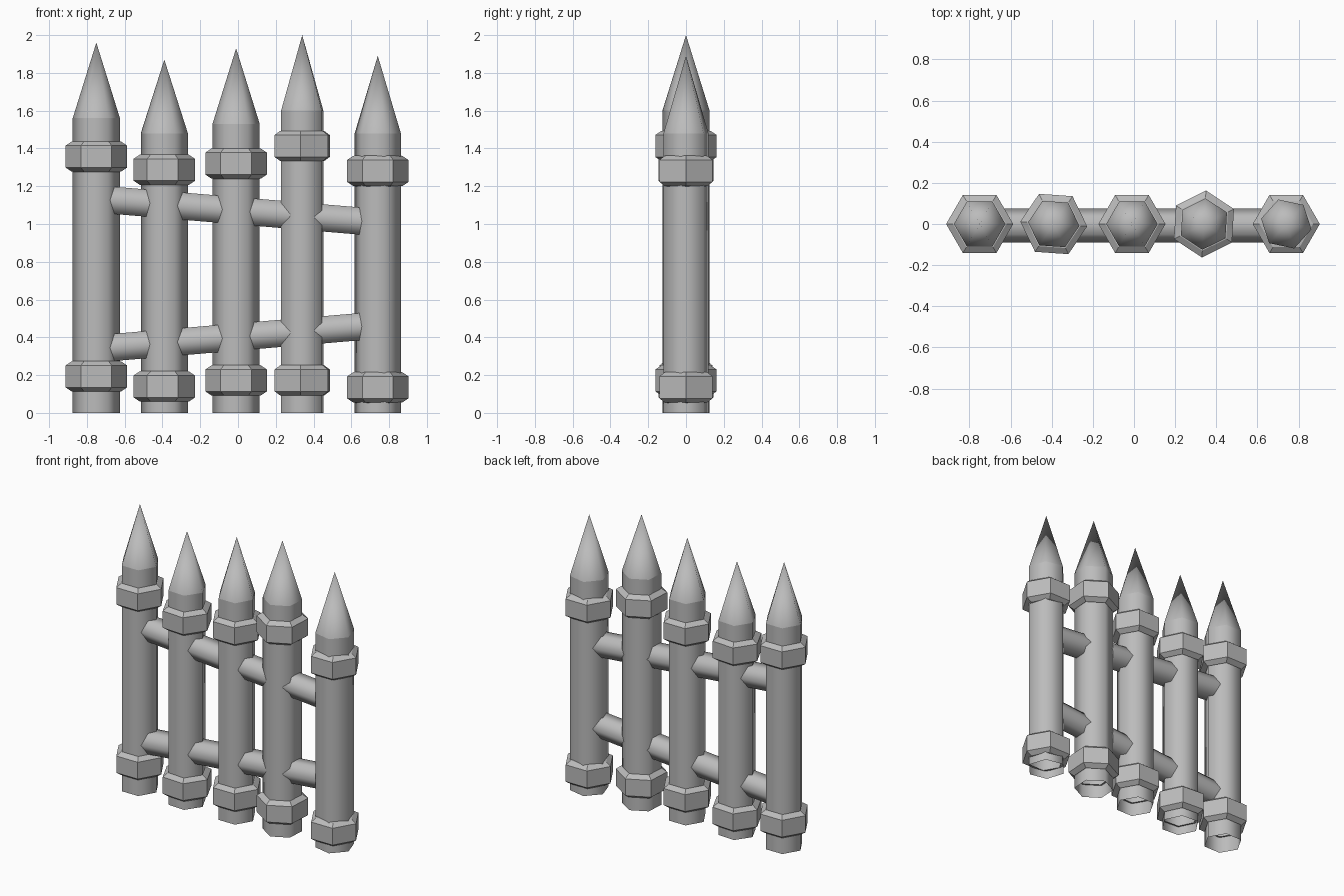
import bpy
import math
from math import cos, sin, radians, pi

cube = bpy.data.objects.get("Cube")
if cube:
    bpy.data.objects.remove(cube, do_unlink=True)

# Single stone-grey material
grey = bpy.data.materials.new("stone_grey")
grey.use_nodes = True
colour = (0.5, 0.5, 0.5, 1.0)
grey.diffuse_color = colour
grey.node_tree.nodes["Principled BSDF"].inputs["Base Color"].default_value = colour

SIDES = 6


def lathe(name, profile, turn, location, smooth):
    """Six-sided surface from (radius, height) rings; radius 0 makes a tip."""
    verts, faces, rings = [], [], []
    for r, z in profile:
        n = 1 if r == 0 else SIDES
        rings.append(range(len(verts), len(verts) + n))
        for i in range(n):
            a = radians(turn) + 2 * pi * i / SIDES
            verts.append((r * cos(a), r * sin(a), z))
    for low, high in zip(rings, rings[1:]):
        for i in range(SIDES):
            j = (i + 1) % SIDES
            if len(high) == 1:
                faces.append((low[i], low[j], high[0]))
            else:
                faces.append((low[i], low[j], high[j], high[i]))
    mesh = bpy.data.meshes.new(name)
    mesh.from_pydata(verts, [], faces)
    mesh.materials.append(grey)
    for p in mesh.polygons:
        p.use_smooth = smooth
    obj = bpy.data.objects.new(name, mesh)
    obj.location = location
    bpy.context.collection.objects.link(obj)
    return obj


def collar(name, x, z, turn):
    """Chamfered band around a post, centred on height z."""
    profile = [(0.11, -0.082), (0.13, -0.08), (0.163, -0.058),
               (0.163, 0.058), (0.13, 0.08), (0.11, 0.082)]
    lathe(name, profile, turn, (x, 0, z), False)


# Posts: x, shoulder, tip, upper collar, lower collar, post turn, collar turn
posts = [
    (-0.75, 1.56, 1.96, 1.357, 0.193, 0, 0),
    (-0.39, 1.48, 1.87, 1.287, 0.14, -4, -4),
    (-0.01, 1.53, 1.93, 1.32, 0.172, 0, 0),
    (0.34, 1.60, 2.00, 1.413, 0.172, 26.5, 26.5),
    (0.74, 1.48, 1.89, 1.281, 0.135, -12, 0),
]
RADIUS = 0.125
for k, (x, shoulder, tip, upper, lower, turn, band_turn) in enumerate(posts, 1):
    lathe(f"post_shaft_{k}", [(RADIUS, 0), (RADIUS, shoulder)], turn, (x, 0, 0), True)
    lathe(f"post_spike_{k}", [(RADIUS, shoulder), (0, tip)], turn, (x, 0, 0), True)
    collar(f"upper_collar_{k}", x, upper, band_turn)
    collar(f"lower_collar_{k}", x, lower, band_turn)

# Two leaning cross rails, ending inside the outer posts
for name, z, lean in (("upper_rail", 1.07, 4.8), ("lower_rail", 0.402, -4.8)):
    rail = lathe(name, [(0.083, -0.74), (0.083, 0.74)], 90, (0, -0.008, z), True)
    rail.rotation_euler = (0, radians(90 + lean), 0)
